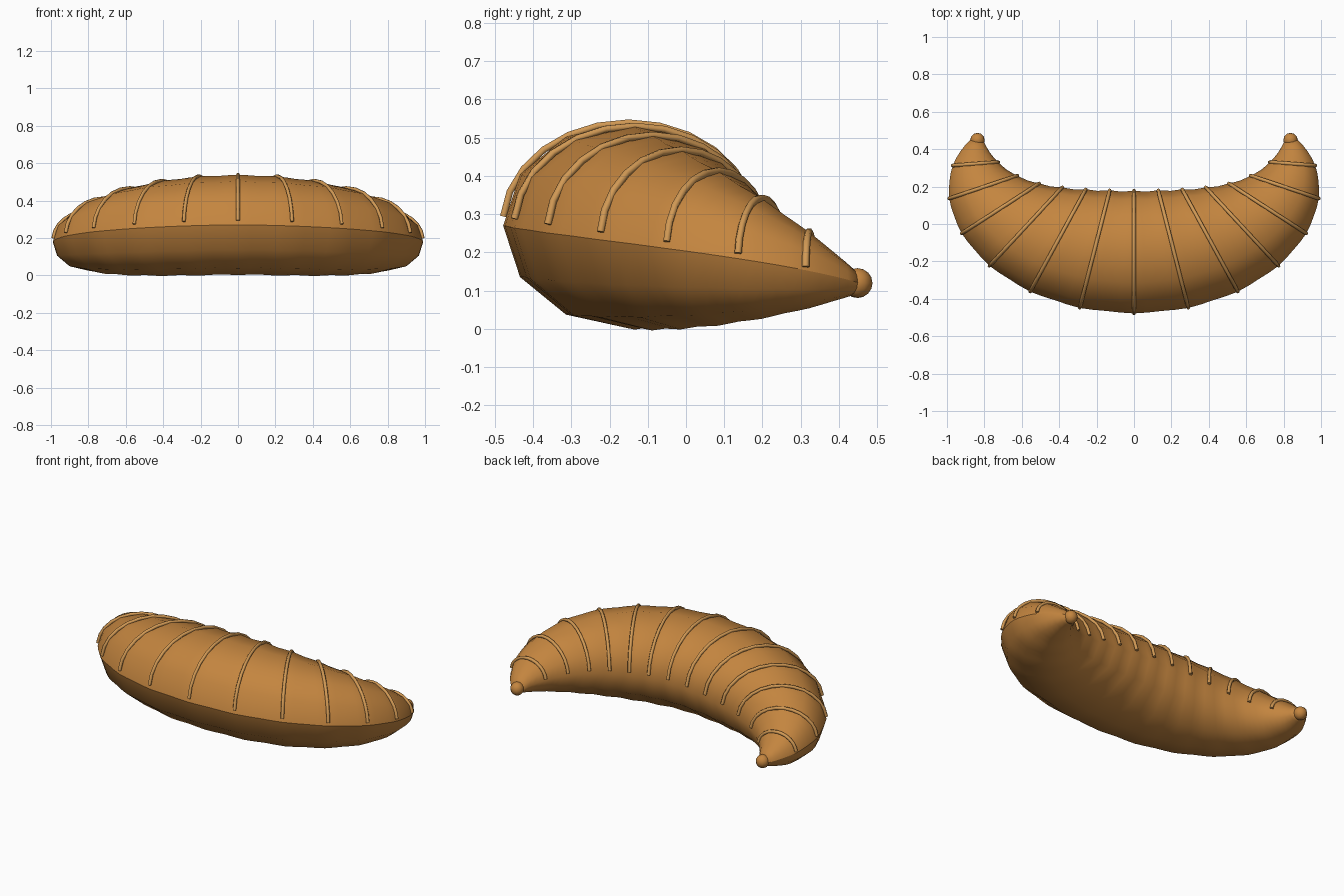
import bpy, bmesh
from math import sin, cos, pi, radians
from mathutils import Vector

if "Cube" in bpy.data.objects:
    bpy.data.objects.remove(bpy.data.objects["Cube"])


def material(name, color):
    m = bpy.data.materials.new(name)
    m.diffuse_color = (*color, 1)
    m.use_nodes = True
    m.node_tree.nodes["Principled BSDF"].inputs["Base Color"].default_value = m.diffuse_color
    return m


crust = material("baked_crust", (0.55, 0.235, 0.05))
light = material("light_crust", (0.64, 0.32, 0.09))


# Crescent spine, tapering half-width and centre height; t runs -1..1
def frame(t):
    a, u = radians(100) * t, abs(t)
    width = 0.034 + 0.294 * (1 - u ** 2.3)
    height = 0.12 + 0.150 * (1 - u ** 1.65)
    center = Vector((0.85 * sin(a), 0.36 - 0.51 * cos(a), height))
    return center, Vector((sin(a), -cos(a), 0)), width


def section_point(t, th, scale=1.0, lift=0.0):
    c, out, w = frame(t)
    return (c + out * (w * scale + lift) * cos(th)
            + Vector((0, 0, 1)) * (w * 0.818 * scale + lift) * sin(th))


# Pastry body: swept twelve-sided section with an open seam on the outer side
RINGS, SIDES = 56, 12
bm = bmesh.new()
rings = []
for i in range(RINGS + 1):
    t = 2 * i / RINGS - 1
    ripple = 1 - 0.009 * (1 - cos(2 * pi * i / 4))   # swells at each ridge
    rings.append([bm.verts.new(section_point(t, 2 * pi * j / SIDES, ripple))
                  for j in range(SIDES + 1)])
for r0, r1 in zip(rings, rings[1:]):
    for j in range(SIDES):
        bm.faces.new((r0[j], r1[j], r1[j + 1], r0[j + 1]))
bm.faces.new(rings[0][:SIDES])
bm.faces.new(rings[-1][:SIDES][::-1])
bmesh.ops.recalc_face_normals(bm, faces=bm.faces)
for f in bm.faces:
    f.smooth = True
mesh = bpy.data.meshes.new("pastry_body")
bm.to_mesh(mesh)
bm.free()
mesh.materials.append(crust)
bpy.context.collection.objects.link(bpy.data.objects.new("pastry_body", mesh))

# Raised layer ridges arching over the upper half
for k in range(-6, 7):
    cu = bpy.data.curves.new("layer_ridge", 'CURVE')
    cu.dimensions = '3D'
    cu.bevel_depth = 0.010
    cu.bevel_resolution = 1
    cu.use_fill_caps = True
    sp = cu.splines.new('POLY')
    n = 13
    sp.points.add(n - 1)
    for j, p in enumerate(sp.points):
        th = 0.09 + (pi - 0.18) * j / (n - 1)
        p.co = (*section_point(k / 7, th, 1.0, 0.001), 1)
    cu.materials.append(light)
    bpy.context.collection.objects.link(bpy.data.objects.new(f"layer_ridge_{k + 7}", cu))

# Rounded tips
for t, name in ((-1, "left_tip"), (1, "right_tip")):
    bpy.ops.mesh.primitive_uv_sphere_add(segments=12, ring_count=8, radius=0.039,
                                         location=frame(t)[0])
    tip = bpy.context.object
    tip.name = name
    tip.data.materials.append(crust)
    bpy.ops.object.shade_smooth()
